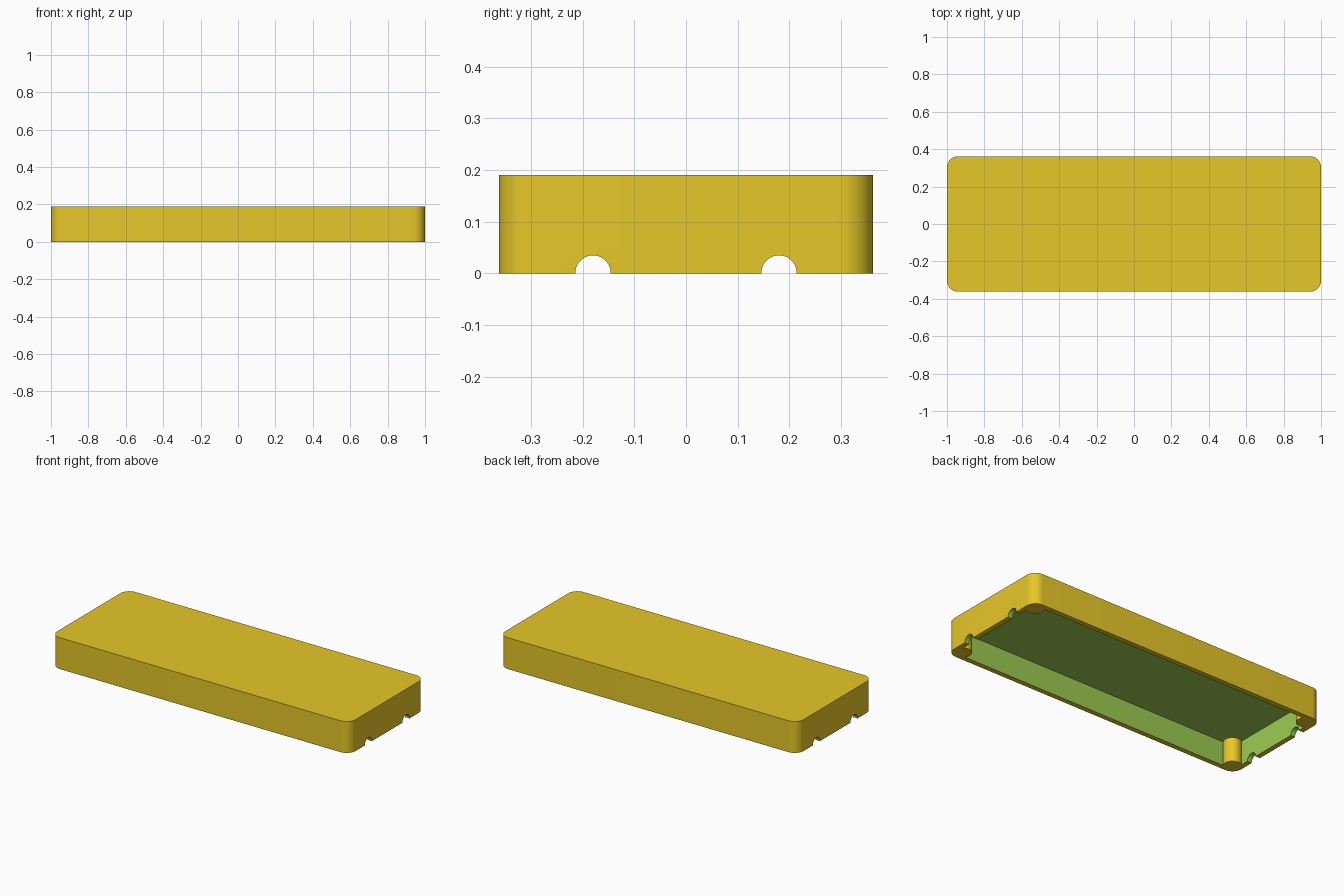
import bpy, bmesh, math
from mathutils import Matrix

if "Cube" in bpy.data.objects:
    bpy.data.objects.remove(bpy.data.objects["Cube"])

# Overall sizes
HX, HY, H = 1.0, 0.362, 0.19      # half length, half width, height
CORNER, WALL = 0.06, 0.03
CEILING = 0.145                   # underside of the top plate
POST_R, NOTCH_R, NOTCH_Y = 0.05, 0.034, 0.18


def material(name, rgb):
    m = bpy.data.materials.new(name)
    m.diffuse_color = (*rgb, 1)
    m.use_nodes = True
    m.node_tree.nodes["Principled BSDF"].inputs["Base Color"].default_value = m.diffuse_color
    return m


YELLOW = material("yellow", (0.947, 0.680, 0.025))
GREEN = material("green", (0.337, 0.597, 0.082))


def finish(bm, name, slot):
    bmesh.ops.recalc_face_normals(bm, faces=bm.faces)
    for f in bm.faces:
        f.material_index = slot
    me = bpy.data.meshes.new(name)
    bm.to_mesh(me)
    bm.free()
    me.materials.append(YELLOW)
    me.materials.append(GREEN)
    ob = bpy.data.objects.new(name, me)
    bpy.context.collection.objects.link(ob)
    return ob


def box(name, hx, hy, z0, z1, slot):
    bm = bmesh.new()
    bmesh.ops.create_cube(bm, size=1)
    bmesh.ops.scale(bm, vec=(2 * hx, 2 * hy, z1 - z0), verts=bm.verts)
    bmesh.ops.translate(bm, vec=(0, 0, (z0 + z1) / 2), verts=bm.verts)
    return finish(bm, name, slot)


def rod(name, radius, length, matrix, slot):
    bm = bmesh.new()
    bmesh.ops.create_cone(bm, cap_ends=True, segments=48, radius1=radius,
                          radius2=radius, depth=length, matrix=matrix)
    return finish(bm, name, slot)


def rounded_slab(name, hx, hy, r, height, slot, steps=12):
    bm = bmesh.new()
    ring = []
    for q, (sx, sy) in enumerate([(1, 1), (-1, 1), (-1, -1), (1, -1)]):
        for i in range(steps + 1):
            a = math.pi / 2 * (q + i / steps)
            ring.append(bm.verts.new((sx * (hx - r) + r * math.cos(a),
                                      sy * (hy - r) + r * math.sin(a), 0)))
    face = bm.faces.new(ring)
    up = bmesh.ops.extrude_face_region(bm, geom=[face], use_keep_orig=True)
    top = [v for v in up["geom"] if isinstance(v, bmesh.types.BMVert)]
    bmesh.ops.translate(bm, vec=(0, 0, height), verts=top)
    return finish(bm, name, slot)


def cut(target, cutter):
    mod = target.modifiers.new("cut", 'BOOLEAN')
    mod.operation, mod.solver, mod.object = 'DIFFERENCE', 'EXACT', cutter
    bpy.context.view_layer.objects.active = target
    bpy.ops.object.modifier_apply(modifier=mod.name)
    bpy.data.objects.remove(cutter)


# Hollow space, with a round post left standing in each corner
cavity = box("cavity", HX - WALL, HY - WALL, -0.1, CEILING, 1)
for sx in (-1, 1):
    for sy in (-1, 1):
        place = Matrix.Translation((sx * (HX - CORNER), sy * (HY - CORNER), 0))
        cut(cavity, rod("corner_post", POST_R, 0.6, place, 0))

# Lid shell with rounded corners, opened underneath
lid = rounded_slab("lid", HX, HY, CORNER, H, 0)
cut(lid, cavity)

# Half-round cable notches through both end walls
for sx in (-1, 1):
    for sy in (-1, 1):
        place = (Matrix.Translation((sx * HX, sy * NOTCH_Y, 0.001))
                 @ Matrix.Rotation(math.pi / 2, 4, 'Y'))
        cut(lid, rod("notch", NOTCH_R, 0.12, place, 1))

# Smooth the round surfaces, keep the edges sharp
bpy.ops.object.select_all(action='DESELECT')
lid.select_set(True)
bpy.context.view_layer.objects.active = lid
bpy.ops.object.shade_smooth_by_angle(angle=math.radians(30))
